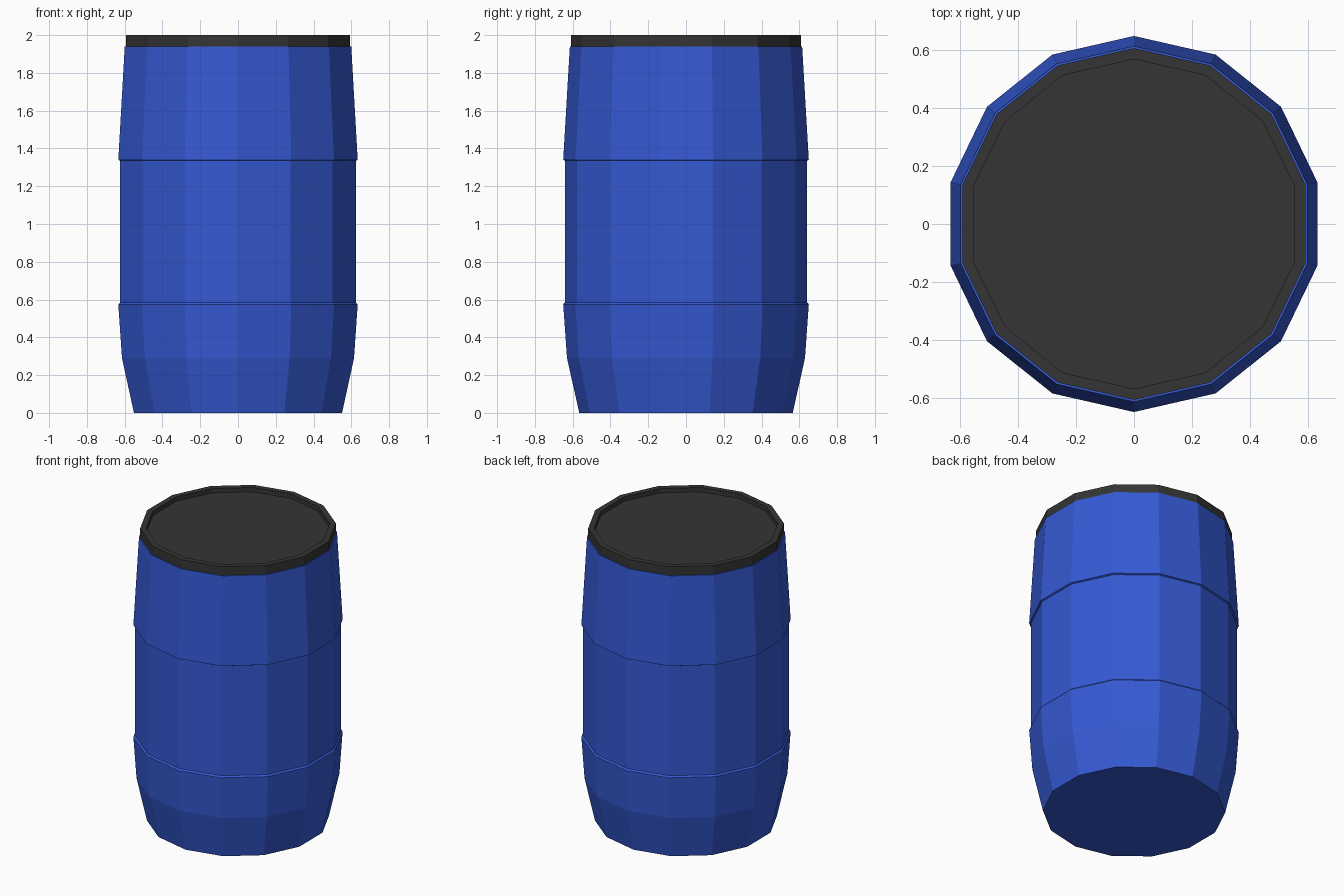
import bpy, bmesh, math

if "Cube" in bpy.data.objects:
    bpy.data.objects.remove(bpy.data.objects["Cube"])

SIDES = 14


def material(name, rgb):
    m = bpy.data.materials.new(name)
    m.diffuse_color = (*rgb, 1)
    m.use_nodes = True
    m.node_tree.nodes["Principled BSDF"].inputs["Base Color"].default_value = m.diffuse_color
    return m


def lathe(name, profile, mat, cap_start=False, cap_end=False):
    """Sweep (radius, z) points around z with flat facets, a corner on +y."""
    bm = bmesh.new()
    rings = []
    for r, z in profile:
        angles = [math.pi / 2 + 2 * math.pi * i / SIDES for i in range(SIDES)]
        rings.append([bm.verts.new((r * math.cos(a), r * math.sin(a), z)) for a in angles])
    for low, high in zip(rings, rings[1:]):
        for i in range(SIDES):
            j = (i + 1) % SIDES
            bm.faces.new((low[i], low[j], high[j], high[i]))
    if cap_start:
        bm.faces.new(rings[0][::-1])
    if cap_end:
        bm.faces.new(rings[-1])
    mesh = bpy.data.meshes.new(name)
    bm.to_mesh(mesh)
    bm.free()
    mesh.materials.append(mat)
    obj = bpy.data.objects.new(name, mesh)
    bpy.context.collection.objects.link(obj)
    return obj


blue = material("blue_plastic", (0.035, 0.1, 0.65))
black = material("black_plastic", (0.035, 0.035, 0.035))

# Barrel shell: tapered foot, stepped waist band, tapered shoulder
lathe("barrel_body", [(0.565, 0), (0.63, 0.29), (0.65, 0.575), (0.64, 0.585),
                      (0.64, 1.335), (0.65, 1.34), (0.615, 1.94), (0.608, 1.94)],
      blue, cap_start=True)

# Lid: raised rim around a recessed flat disc
lathe("barrel_lid", [(0.608, 1.94), (0.608, 2.0), (0.57, 2.0), (0.57, 1.97)],
      black, cap_end=True)
